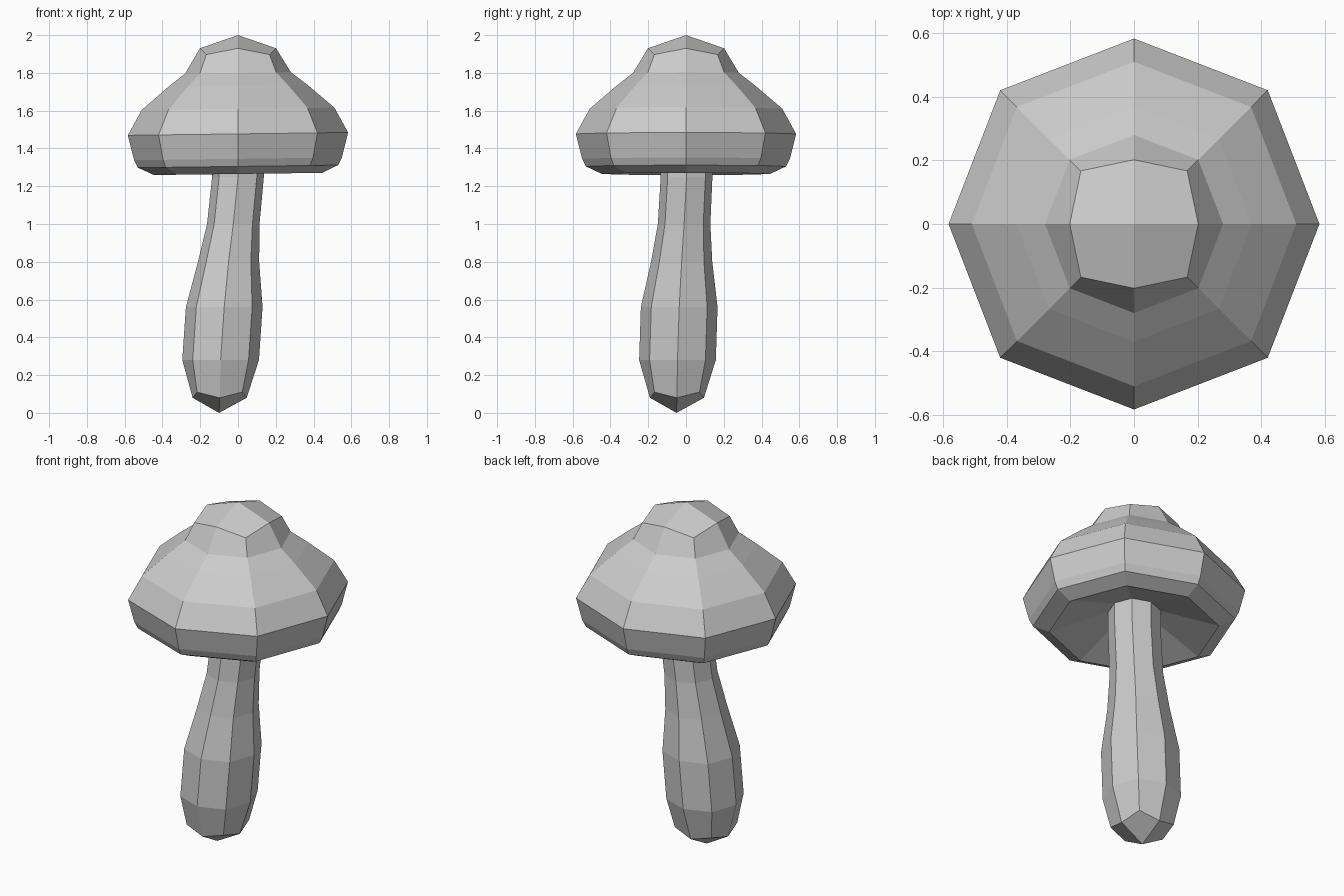
import bpy, bmesh
from math import cos, sin, pi

if "Cube" in bpy.data.objects:
    bpy.data.objects.remove(bpy.data.objects["Cube"])

N = 8


def ring(bm, r, z, cx=0, cy=0, corner=1.0, drop=0.0, tilt=0.0):
    """Octagon; every second vertex can be pushed out and moved vertically."""
    out = []
    for i in range(N):
        a = 2 * pi * i / N
        k = r * (corner if i % 2 else 1.0)
        x, y = k * cos(a), k * sin(a)
        out.append(bm.verts.new((cx + x, cy + y, z + (drop if i % 2 else 0) + tilt * x)))
    return out


def bridge(bm, rings):
    for a, b in zip(rings, rings[1:]):
        for i in range(N):
            j = (i + 1) % N
            bm.faces.new((a[i], a[j], b[j], b[i]))


def close(bm, r, co):
    """Four quads meeting at a pole."""
    p = bm.verts.new(co)
    for i in range(0, N, 2):
        bm.faces.new((p, r[i], r[i + 1], r[(i + 2) % N]))


def finish(bm, name):
    bmesh.ops.recalc_face_normals(bm, faces=bm.faces)
    me = bpy.data.meshes.new(name)
    bm.to_mesh(me)
    bm.free()
    bpy.context.collection.objects.link(bpy.data.objects.new(name, me))


# Cap: hollow underside, rolled rim, stepped dome
bm = bmesh.new()
profile = [(0.14, 1.37), (0.445, 1.265), (0.53, 1.305), (0.55, 1.345),
           (0.583, 1.477), (0.51, 1.61), (0.37, 1.73), (0.28, 1.80)]
rings = [ring(bm, r, z, corner=1.02, tilt=0.013) for r, z in profile]
rings.append(ring(bm, 0.202, 1.93, corner=1.17, drop=-0.033))
bridge(bm, rings)
close(bm, rings[0], (0, 0, 1.38))
close(bm, rings[-1], (0, 0, 2.0))
finish(bm, "mushroom_cap")

# Stem: bulging, leaning to the left and front at its foot
bm = bmesh.new()
path = [(0.203, 0.28, -0.092, -0.045), (0.203, 0.56, -0.073, -0.036),
        (0.162, 0.80, -0.05, -0.023), (0.139, 1.0, -0.025, -0.01),
        (0.137, 1.25, 0, 0.003), (0.137, 1.38, 0, 0.003)]
rings = [ring(bm, 0.143, 0.08, -0.097, -0.048, corner=1.18, drop=0.03)]
rings += [ring(bm, r, z, x, y, corner=1.03) for r, z, x, y in path]
bridge(bm, rings)
close(bm, rings[0], (-0.1, -0.05, 0))
close(bm, rings[-1], (0, 0.003, 1.39))
finish(bm, "mushroom_stem")
